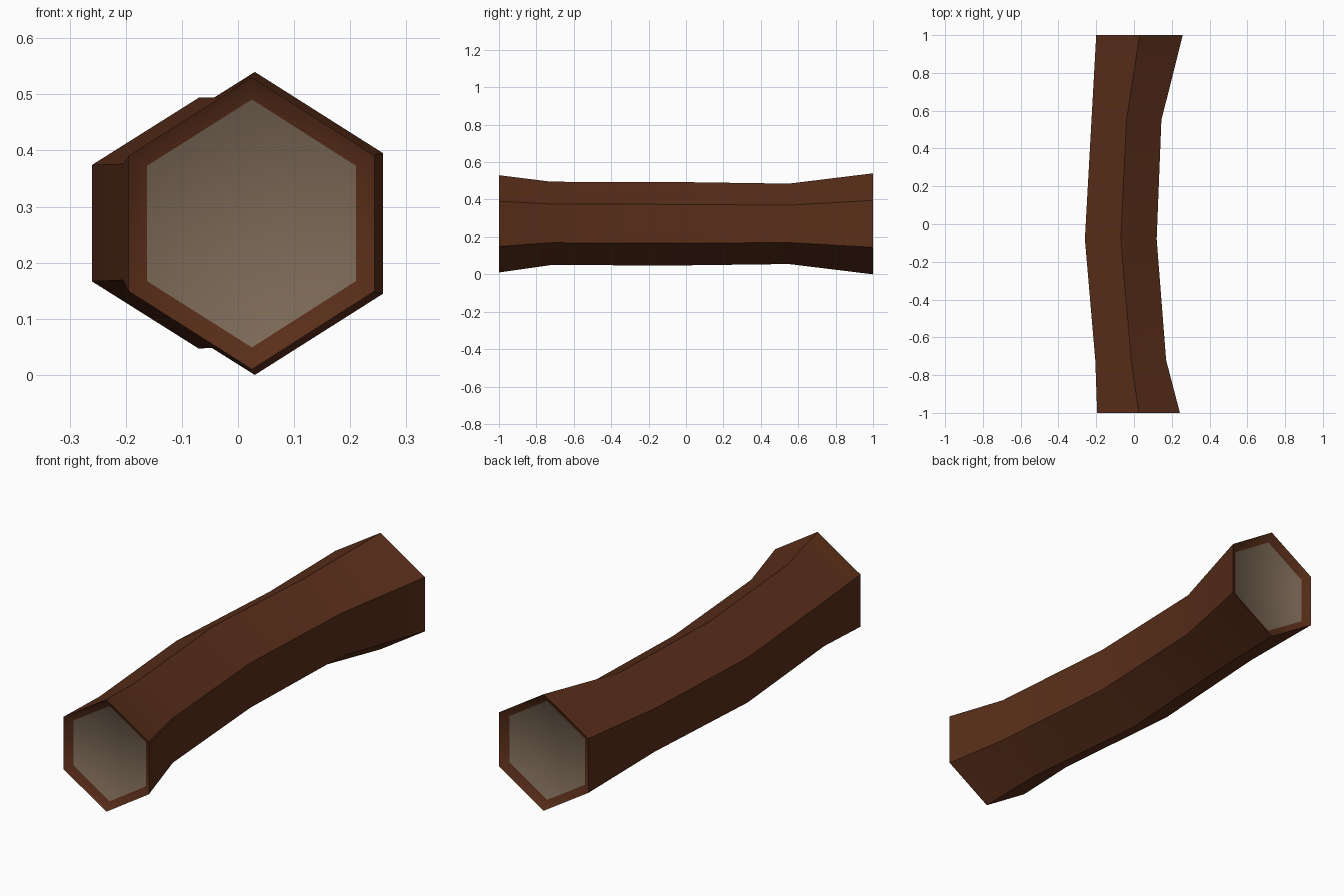
import bpy, bmesh, math

if "Cube" in bpy.data.objects:
    bpy.data.objects.remove(bpy.data.objects["Cube"])


def material(name, color):
    m = bpy.data.materials.new(name)
    m.diffuse_color = (*color, 1)
    m.use_nodes = True
    m.node_tree.nodes["Principled BSDF"].inputs["Base Color"].default_value = m.diffuse_color
    return m


def hex_ring(bm, y, left, mid, right, low, high, scale=1.0):
    """Pointed-top hexagon in the xz plane, optionally shrunk about its centre."""
    cx, cz = (left + right) / 2, (low + high) / 2
    h = (high - low) / 2
    k = 0.465 * h
    pts = [(mid, h), (right, k), (right, -k), (mid, -h), (left, -k), (left, k)]
    return [bm.verts.new((cx + (x - cx) * scale, y, cz + z * scale)) for x, z in pts]


# Cross-sections along the log: y, left, middle, right, bottom, top
sections = [
    (-1.00, -0.195, 0.025, 0.243, 0.01, 0.53),
    (-0.72, -0.205, -0.015, 0.170, 0.05, 0.495),
    (-0.08, -0.26, -0.07, 0.120, 0.047, 0.494),
    (0.55, -0.225, -0.04, 0.145, 0.055, 0.485),
    (1.00, -0.20, 0.03, 0.258, 0.0, 0.54),
]

RECESS, INSET = 0.025, 0.85
bm = bmesh.new()

# Recessed cut ends sit just inside the first and last cross-sections
first, last = sections[0], sections[-1]
rings = [hex_ring(bm, first[0] + RECESS, *first[1:], INSET)]
rings += [hex_ring(bm, *s) for s in sections]
rings.append(hex_ring(bm, last[0] - RECESS, *last[1:], INSET))

# Bark walls and end rims
for a, b in zip(rings, rings[1:]):
    for i in range(6):
        j = (i + 1) % 6
        bm.faces.new((a[i], a[j], b[j], b[i]))

# Cut wood faces
for ring in (rings[0], rings[-1]):
    bm.faces.new(ring).material_index = 1
bmesh.ops.recalc_face_normals(bm, faces=bm.faces)

mesh = bpy.data.meshes.new("log")
bm.to_mesh(mesh)
bm.free()
mesh.materials.append(material("bark", (0.10, 0.027, 0.010)))
mesh.materials.append(material("cut_wood", (0.20, 0.14, 0.095)))

log = bpy.data.objects.new("log", mesh)
bpy.context.collection.objects.link(log)
bpy.context.view_layer.objects.active = log
log.select_set(True)
bpy.ops.object.shade_smooth_by_angle(angle=math.radians(45))
